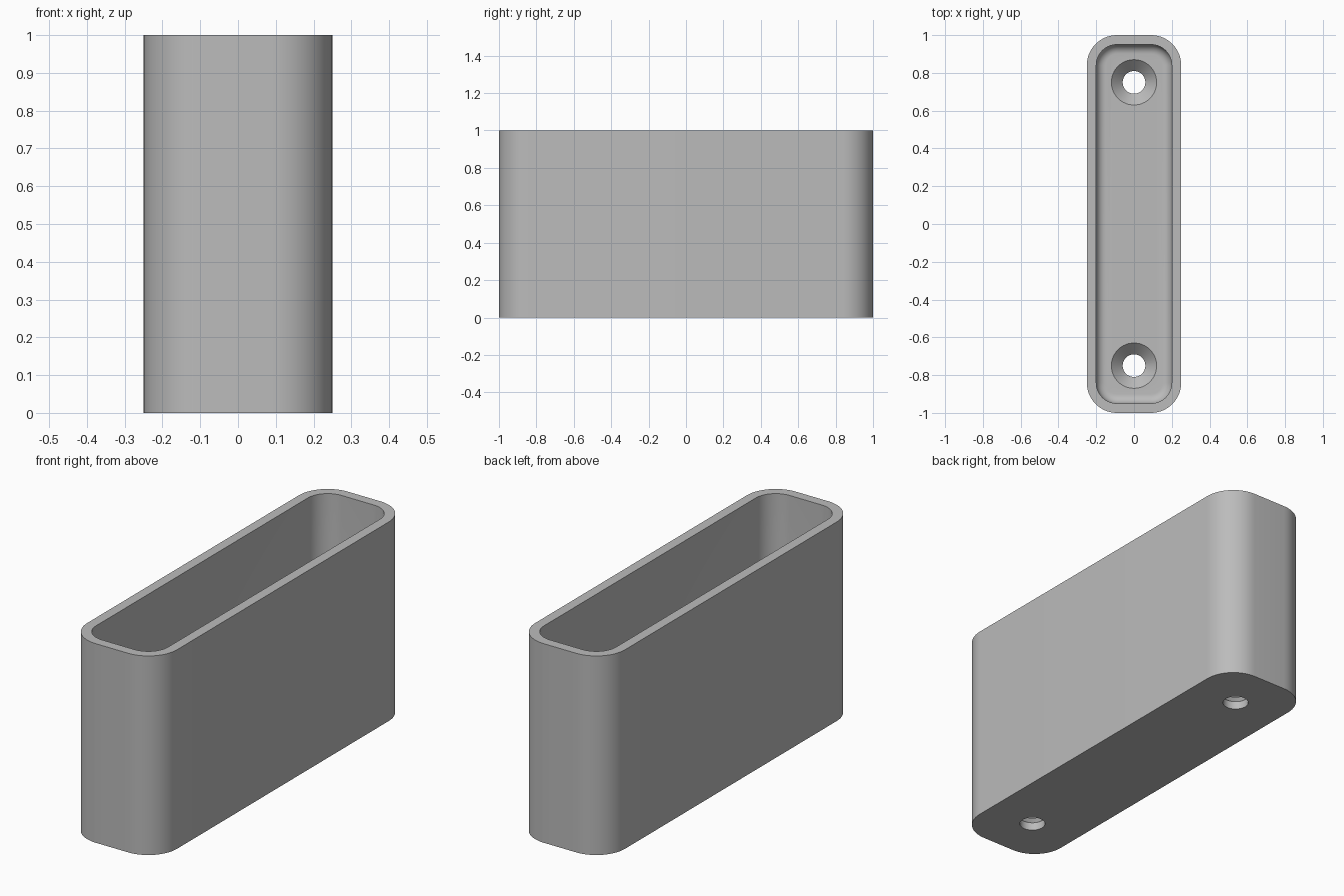
import bpy, bmesh, math

cube = bpy.data.objects.get("Cube")
if cube:
    bpy.data.objects.remove(cube, do_unlink=True)

HALF_X, HALF_Y, HEIGHT = 0.25, 1.0, 1.0
CORNER, WALL, FLOOR, FILLET = 0.16, 0.05, 0.1, 0.05
HOLE_Y, HOLE_R, SINK_R = 0.75, 0.06, 0.12

grey = bpy.data.materials.new("plain grey")
grey.use_nodes = True
colour = (0.5, 0.5, 0.5, 1)
grey.diffuse_color = colour
grey.node_tree.nodes["Principled BSDF"].inputs["Base Color"].default_value = colour


def rounded_ring(bm, inset, z, steps=14):
    """Rounded rectangle of vertices, inset from the outer wall."""
    r = CORNER - inset
    cx, cy = HALF_X - CORNER, HALF_Y - CORNER
    ring = []
    for quarter, (sx, sy) in enumerate([(1, 1), (-1, 1), (-1, -1), (1, -1)]):
        for i in range(steps + 1):
            a = (quarter + i / steps) * math.pi / 2
            ring.append(bm.verts.new((sx * cx + r * math.cos(a), sy * cy + r * math.sin(a), z)))
    return ring


def circle_ring(bm, y, radius, z, steps=48):
    return [bm.verts.new((radius * math.cos(math.tau * i / steps),
                          y + radius * math.sin(math.tau * i / steps), z)) for i in range(steps)]


def skin(bm, rings):
    """Join successive rings and cap both ends."""
    for a, b in zip(rings, rings[1:]):
        for i in range(len(a)):
            j = (i + 1) % len(a)
            bm.faces.new((a[i], a[j], b[j], b[i]))
    bm.faces.new(rings[0][::-1])
    bm.faces.new(rings[-1])
    bmesh.ops.recalc_face_normals(bm, faces=bm.faces)


def finish(bm, name):
    mesh = bpy.data.meshes.new(name)
    bm.to_mesh(mesh)
    bm.free()
    mesh.materials.append(grey)
    ob = bpy.data.objects.new(name, mesh)
    bpy.context.collection.objects.link(ob)
    return ob


# Hollow box: outer wall, rim, inner wall, rounded floor edge
bm = bmesh.new()
rings = [rounded_ring(bm, 0, 0), rounded_ring(bm, 0, HEIGHT), rounded_ring(bm, WALL, HEIGHT)]
for i in range(9):
    a = i / 8 * math.pi / 2
    rings.append(rounded_ring(bm, WALL + FILLET * (1 - math.cos(a)),
                              FLOOR + FILLET * (1 - math.sin(a))))
skin(bm, rings)
box = finish(bm, "open_box")

# Countersunk screw holes
for side, label in ((-1, "front"), (1, "back")):
    bm = bmesh.new()
    y = side * HOLE_Y
    sink_z = FLOOR - (SINK_R - HOLE_R)
    skin(bm, [circle_ring(bm, y, r, z) for r, z in (
        (HOLE_R, -0.1), (HOLE_R, sink_z), (SINK_R, FLOOR), (SINK_R, FLOOR + 0.1))])
    cutter = finish(bm, label + "_hole_cutter")
    cutter.hide_render = True
    mod = box.modifiers.new(label + "_hole", 'BOOLEAN')
    mod.operation, mod.solver, mod.object = 'DIFFERENCE', 'EXACT', cutter

# Apply the cuts and remove the cutters
bpy.ops.object.select_all(action='DESELECT')
box.select_set(True)
bpy.context.view_layer.objects.active = box
for mod in list(box.modifiers):
    cutter = mod.object
    bpy.ops.object.modifier_apply(modifier=mod.name)
    bpy.data.objects.remove(cutter, do_unlink=True)
bpy.ops.object.shade_smooth_by_angle(angle=math.radians(30))
